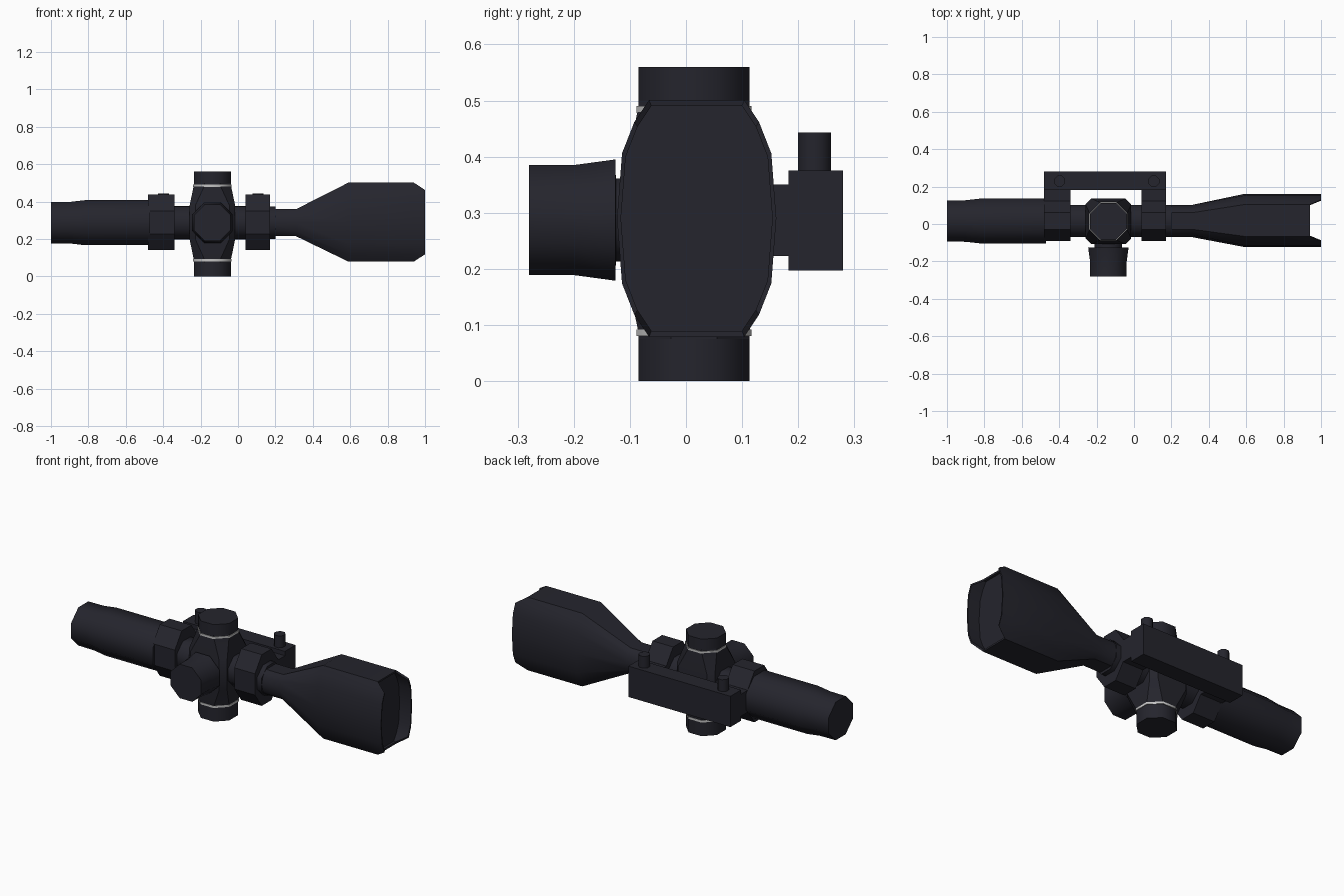
import bpy, bmesh, math

if "Cube" in bpy.data.objects:
    bpy.data.objects.remove(bpy.data.objects["Cube"])

CY, CZ, TX = 0.016, 0.287, -0.137   # tube axis and turret centre


def material(name, rgb):
    m = bpy.data.materials.new(name)
    m.diffuse_color = (*rgb, 1)
    m.use_nodes = True
    m.node_tree.nodes["Principled BSDF"].inputs["Base Color"].default_value = m.diffuse_color
    return m


BLACK = material("gunmetal_black", (0.018, 0.018, 0.026))
LIGHT = material("light_grey", (0.55, 0.55, 0.55))


def loft(name, rings, mat=BLACK, smooth=50, caps=True):
    """Skin a list of equal-length point loops and cap both ends."""
    bm = bmesh.new()
    loops = [[bm.verts.new(p) for p in r] for r in rings]
    n = len(loops[0])
    for a, b in zip(loops, loops[1:]):
        for i in range(n):
            j = (i + 1) % n
            bm.faces.new((a[i], a[j], b[j], b[i]))
    if caps:
        bm.faces.new(loops[0])
        bm.faces.new(loops[-1])
    bmesh.ops.recalc_face_normals(bm, faces=bm.faces)
    me = bpy.data.meshes.new(name)
    bm.to_mesh(me)
    bm.free()
    me.materials.append(mat)
    if smooth:
        me.shade_smooth()
        me.set_sharp_from_angle(angle=math.radians(smooth))
    ob = bpy.data.objects.new(name, me)
    bpy.context.collection.objects.link(ob)
    return ob


def octagon(h, c=None, k=None):
    """Octagon with flats at distance h (and k), flat half-width ratio c."""
    c = 0.414 if c is None else c
    k = h if k is None else k
    return [(h, c*k), (c*h, k), (-c*h, k), (-h, c*k),
            (-h, -c*k), (-c*h, -k), (c*h, -k), (h, -c*k)]


def along_x(name, profile, **kw):
    return loft(name, [[(x, CY + a, CZ + b) for a, b in octagon(h)] for x, h in profile], **kw)


def box(name, x0, x1, y0, y1, z0, z1):
    sq = [(x0, y0), (x1, y0), (x1, y1), (x0, y1)]
    return loft(name, [[(x, y, z) for x, y in sq] for z in (z0, z1)], smooth=0)


# eyepiece and main tube
along_x("eyepiece", [(-1, .11), (-.9, .111), (-.82, .12), (-.47, .12)])
along_x("main_tube", [(-.48, .086), (.2, .086)])

# objective bell: tall section with open hood, top and bottom cut back
quarter = [(.133, .116), (.111, .172), (.085, .211)]
section = ([(.142, 0)] + quarter + [(-y, z) for y, z in reversed(quarter)]
           + [(-.142, 0)] + [(-y, -z) for y, z in quarter]
           + [(y, -z) for y, z in reversed(quarter)])


def neck(x):
    out = []
    for y, z in section:
        a = math.atan2(z / .211, y / .142)
        out.append((x, CY + .086 * math.cos(a), CZ + .084 * math.sin(a)))
    return out


def bell(x, s=1.0, hood=False):
    return [(x - (.06 if hood and abs(z) > .2 else 0), CY + .003 + y * s, CZ + .003 + z * s)
            for y, z in section]


loft("objective_bell", [neck(.17), neck(.31), bell(.59), bell(.93), bell(1, 1, True),
                        bell(.999, .95, True), bell(.925, .95)], smooth=35)

# turret housing and elevation caps
mid = octagon(.122, .75)
top = octagon(.099)


def level(pts, z):
    return [(TX + a, CY - .002 + b, z) for a, b in pts]


loft("turret_housing", [level(top, .075), level(top, .088), level(mid, .2),
                        level(mid, .378), level(top, .487), level(top, .5)], smooth=35)
for label, z0, z1 in (("upper", .495, .56), ("lower", 0, .08)):
    loft(label + "_turret_cap", [level(top, z0), level(top, z1)])
for label, z in (("upper", .478), ("lower", .08)):
    band = octagon(.1025)
    loft(label + "_index_ring", [level(band, z), level(band, z + .012)], LIGHT)

# side focus knob facing the front
loft("side_knob", [[(TX + a, y, CZ + b) for a, b in octagon(h)]
                   for y, h in ((-.08, .074), (-.125, .074), (-.126, .108),
                                (-.2, .098), (-.28, .098))])

# mount rings, arms and rail posts
for label, x0, x1 in (("rear", -.48, -.34), ("front", .04, .172)):
    loft(label + "_mount_ring", [[(x, CY + a, CZ + .002 + b)
                                  for a, b in octagon(.107, None, .148)] for x in (x0, x1)], smooth=0)
    box(label + "_mount_arm", x0, x1, .08, .19, .223, .35)
    xc = (x0 + x1) / 2 + (.012 if label == "rear" else 0)
    loft(label + "_clamp_post", [[(xc + a, .229 + b, z) for a, b in octagon(.029)]
                                 for z in (.36, .443)])
box("mount_rail", -.48, .172, .183, .28, .197, .375)
